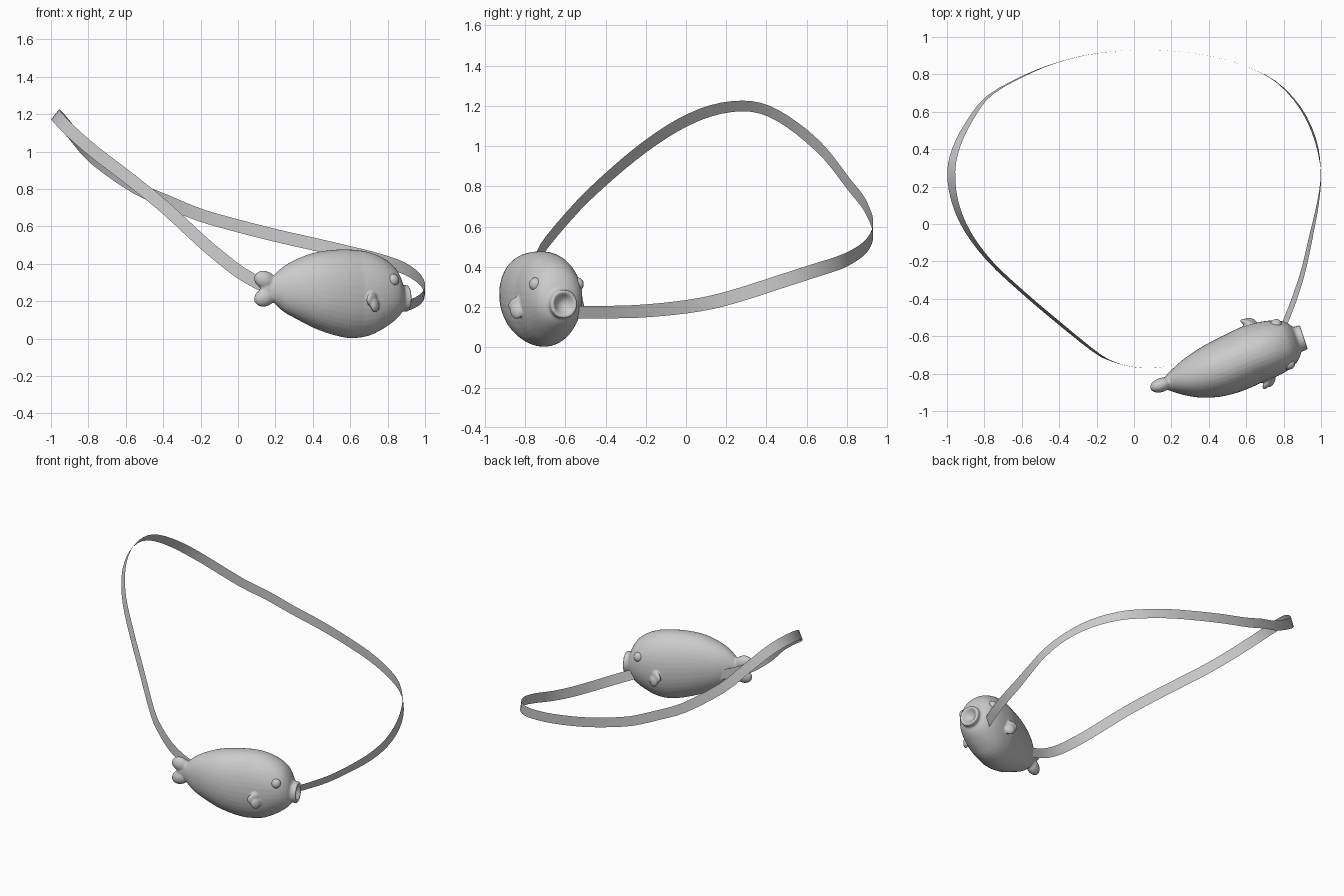
import bpy, bmesh
from math import cos, sin, pi, radians, copysign
from mathutils import Matrix, Vector

if "Cube" in bpy.data.objects:
    bpy.data.objects.remove(bpy.data.objects["Cube"])

# Fish frame: local x points to the mouth, y sideways, z up
FISH = Matrix.Translation((0.5, -0.742, 0)) @ Matrix.Rotation(radians(18.5), 4, 'Z')


def finish(name, bm):
    bm.normal_update()
    for f in bm.faces:
        f.smooth = True
    me = bpy.data.meshes.new(name)
    bm.to_mesh(me)
    bm.free()
    ob = bpy.data.objects.new(name, me)
    bpy.context.collection.objects.link(ob)
    return ob


def add_ellipsoid(bm, centre, radii, turn_z=0, turn_y=0):
    m = (FISH @ Matrix.Translation(centre) @ Matrix.Rotation(radians(turn_z), 4, 'Z')
         @ Matrix.Rotation(radians(turn_y), 4, 'Y') @ Matrix.Diagonal((*radii, 1)))
    bmesh.ops.create_uvsphere(bm, u_segments=24, v_segments=16, radius=1, matrix=m)


def catmull(a, b, c, d, t):
    return 0.5 * (2 * b + (c - a) * t + (2 * a - 5 * b + 4 * c - d) * t * t
                  + (3 * b - a - 3 * c + d) * t ** 3)


def smooth_path(points, steps):
    p = [Vector(q) for q in points]
    p = [p[0]] + p + [p[-1]]
    out = [catmull(*p[i:i + 4], k / steps) for i in range(len(p) - 3) for k in range(steps)]
    return out + [p[-1]]


# Body: lofted rings (along, half width, centre height, half height), ending in a hollow mouth
rings = [
    (-.365, .022, .270, .035), (-.325, .050, .266, .074), (-.27, .082, .265, .122),
    (-.20, .114, .265, .160), (-.10, .142, .258, .202), (0, .155, .248, .226),
    (.10, .159, .240, .237), (.20, .156, .239, .226), (.28, .144, .242, .193),
    (.34, .123, .240, .152), (.374, .096, .230, .112), (.393, .071, .219, .076),
    (.412, .069, .215, .071), (.428, .068, .215, .070), (.430, .054, .215, .055),
    (.408, .034, .215, .034), (.395, .012, .215, .012),
]
N = 40


def squarish(v):
    return copysign(abs(v) ** 0.95, v)


bm = bmesh.new()
loops = []
for u, hw, zc, hh in smooth_path(rings, 3):
    yc = -.017 * max(0, 1 - ((u + .12) / .25) ** 2)
    loops.append([bm.verts.new(FISH @ Vector((u, yc + hw * squarish(cos(2 * pi * i / N)),
                                              zc + hh * squarish(sin(2 * pi * i / N)))))
                  for i in range(N)])
for a, b in zip(loops, loops[1:]):
    for i in range(N):
        j = (i + 1) % N
        bm.faces.new((a[i], b[i], b[j], a[j])[::-1])
bm.faces.new(loops[0])
bm.faces.new(loops[-1][::-1])
bmesh.ops.recalc_face_normals(bm, faces=bm.faces)

# Side fins
for side in (-1, 1):
    add_ellipsoid(bm, (.172, side * .166, .212), (.046, .018, .036), -side * 38, -20)
    add_ellipsoid(bm, (.188, side * .170, .178), (.034, .018, .038), -side * 38, -20)

# Two-lobed tail
for s in (1, -1):
    add_ellipsoid(bm, (-.375, 0, .267 + s * .046), (.062, .038, .048), 0, s * 22)
add_ellipsoid(bm, (-.355, 0, .267), (.048, .034, .052))

# Fuse the body, fins and tail into one soft skin
body = finish("fish_body", bm)
remesh = body.modifiers.new("fuse", 'REMESH')
remesh.mode = 'VOXEL'
remesh.voxel_size = .006
remesh.use_smooth_shade = True
soften = body.modifiers.new("soften", 'SMOOTH')
soften.factor, soften.iterations = .5, 5

# Eyes
for side, label in ((-1, "right"), (1, "left")):
    bm = bmesh.new()
    add_ellipsoid(bm, (.309, side * .110, .313), (.033, .031, .034))
    finish(label + "_eye", bm)

# Carrying strap: centre line plus sideways lean of the band
path = [
    (.79, -.57, .175, .5), (.85, -.42, .175, .5), (.905, -.25, .178, .4), (.95, -.05, .195, .3),
    (.985, .12, .222, .15), (.999, .28, .265, 0), (.97, .45, .32, -.15), (.89, .62, .375, -.15),
    (.76, .76, .42, -.1), (.6, .842, .46, 0), (.42, .895, .502, 0), (.2, .925, .552, 0),
    (0, .93, .603, 0), (-.2, .912, .66, .1), (-.37, .875, .73, .1), (-.55, .81, .81, .2),
    (-.77, .69, .965, .3), (-.88, .55, 1.09, .5), (-.95, .41, 1.175, .7), (-.977, .28, 1.2, .8),
    (-.958, .12, 1.175, .65), (-.89, -.04, 1.105, .5), (-.77, -.2, 1.0, .4), (-.6, -.36, .87, .4),
    (-.4, -.53, .71, .4), (-.2, -.69, .525, .3), (-.1, -.74, .44, .1), (0, -.765, .362, 0),
    (.1, -.77, .302, 0), (.19, -.757, .262, 0), (.27, -.74, .235, 0),
]
HALF = .034
pts = smooth_path(path, 3)
bm = bmesh.new()
prev = None
for i, p in enumerate(pts):
    t = (pts[min(i + 1, len(pts) - 1)] - pts[max(i - 1, 0)]).to_3d().normalized()
    w = Vector((p[3], 0, 1))
    w = (w - t * w.dot(t)).normalized() * HALF
    pair = (bm.verts.new(p.to_3d() - w), bm.verts.new(p.to_3d() + w))
    if prev:
        bm.faces.new((prev[0], pair[0], pair[1], prev[1]))
    prev = pair
finish("strap", bm)
